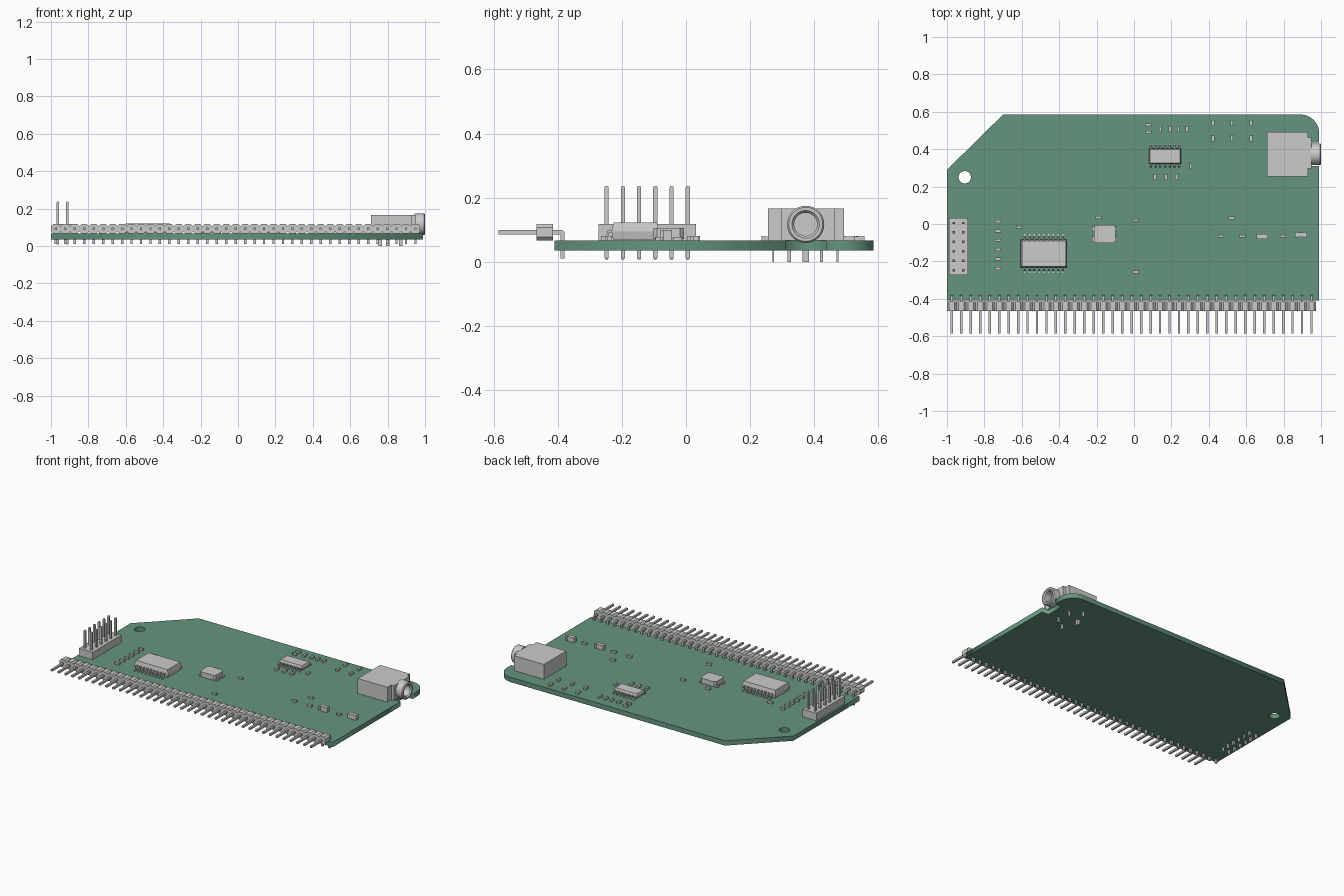
import bpy, bmesh, math

if "Cube" in bpy.data.objects:
    bpy.data.objects.remove(bpy.data.objects["Cube"])

P = 0.0506           # pin pitch
Z0, Z1 = 0.035, 0.067  # board bottom and top


def prism(bm, pts, axis, a, b):
    """Extrude a 2D outline along an axis from a to b."""
    put = {'x': lambda u, v, t: (t, u, v),
           'y': lambda u, v, t: (u, t, v),
           'z': lambda u, v, t: (u, v, t)}[axis]
    lo = [bm.verts.new(put(u, v, a)) for u, v in pts]
    hi = [bm.verts.new(put(u, v, b)) for u, v in pts]
    bm.faces.new(lo)
    bm.faces.new(hi)
    for i in range(len(pts)):
        j = (i + 1) % len(pts)
        bm.faces.new((lo[i], lo[j], hi[j], hi[i]))


def stack(bm, cx, cy, sections):
    """Loft centred rectangles given as (z, half x, half y)."""
    rings = [[bm.verts.new((cx + sx * hx, cy + sy * hy, z))
              for sx, sy in ((-1, -1), (1, -1), (1, 1), (-1, 1))]
             for z, hx, hy in sections]
    bm.faces.new(rings[0])
    bm.faces.new(rings[-1])
    for r, s in zip(rings, rings[1:]):
        for i in range(4):
            j = (i + 1) % 4
            bm.faces.new((r[i], r[j], s[j], s[i]))


def box(bm, cx, cy, hx, hy, z0, z1):
    stack(bm, cx, cy, [(z0, hx, hy), (z1, hx, hy)])


def finish(bm, name):
    bmesh.ops.recalc_face_normals(bm, faces=bm.faces[:])
    me = bpy.data.meshes.new(name)
    bm.to_mesh(me)
    bm.free()
    ob = bpy.data.objects.new(name, me)
    bpy.context.collection.objects.link(ob)
    return ob


def arc(cx, cy, r, a0, a1, n):
    return [(cx + r * math.cos(math.radians(a0 + (a1 - a0) * i / n)),
             cy + r * math.sin(math.radians(a0 + (a1 - a0) * i / n))) for i in range(n + 1)]


def smooth(ob):
    bpy.ops.object.select_all(action='DESELECT')
    bpy.context.view_layer.objects.active = ob
    ob.select_set(True)
    bpy.ops.object.shade_smooth_by_angle()


# Circuit board: cut corner, rounded corner, jack notch and mounting hole
outline = [(-1, -0.41), (0.99, -0.41), (0.99, 0.31), (0.94, 0.31), (0.94, 0.437), (0.99, 0.437)]
outline += arc(0.89, 0.485, 0.1, 0, 90, 12) + [(-0.70, 0.585), (-1, 0.29)]
cu = bpy.data.curves.new("circuit_board", 'CURVE')
cu.dimensions, cu.fill_mode, cu.extrude = '2D', 'BOTH', (Z1 - Z0) / 2
for loop in (outline, arc(-0.905, 0.25, 0.033, 0, 345, 23)):
    sp = cu.splines.new('POLY')
    sp.points.add(len(loop) - 1)
    for p, (x, y) in zip(sp.points, loop):
        p.co = (x, y, 0, 1)
    sp.use_cyclic_u = True
board = bpy.data.objects.new("circuit_board", cu)
bpy.context.collection.objects.link(board)
board.location.z = (Z0 + Z1) / 2
bpy.context.view_layer.objects.active = board
board.select_set(True)
bpy.ops.object.convert(target='MESH')
green = bpy.data.materials.new("board_green")
green.diffuse_color = (0.13, 0.30, 0.21, 1)
green.use_nodes = True
green.node_tree.nodes["Principled BSDF"].inputs["Base Color"].default_value = green.diffuse_color
board.data.materials.clear()
board.data.materials.append(green)

# Right-angle edge header: chamfered blocks and bent pins
body, pins = bmesh.new(), bmesh.new()
h, c, w, zc = P / 2, 0.011, 0.0064, Z1 + P / 2
octagon = [(-h, c - h), (c - h, -h), (h - c, -h), (h, c - h), (h, h - c), (h - c, h), (c - h, h), (-h, h - c)]
bend = [(-0.585, zc - w), (-0.385 - w, zc - w), (-0.385 - w, 0.01), (-0.385 + w, 0.01),
        (-0.385 + w, zc), (-0.385, zc + w), (-0.585, zc + w)]
for i in range(39):
    x = -0.974 + P * i
    prism(body, [(x + u, zc + v) for u, v in octagon], 'y', -0.466, -0.415)
    prism(pins, bend, 'x', x - w, x + w)
finish(body, "edge_header_body")
finish(pins, "edge_header_pins")

# Upright two-row header
body, pins = bmesh.new(), bmesh.new()
box(body, -0.938, -0.121, P, 3 * P, Z1, Z1 + P)
for col in (-0.5, 0.5):
    for row in range(6):
        stack(pins, -0.938 + col * P, -0.121 + (row - 2.5) * P,
              [(0.008, 0.004, 0.004), (0.013, w, w), (0.232, w, w), (0.237, 0.004, 0.004)])
finish(body, "upright_header_body")
finish(pins, "upright_header_pins")


# Gull-wing chips
def chip(name, cx, cy, hx, hy, reach, top, n):
    bm, mid = bmesh.new(), (Z1 + top) / 2
    stack(bm, cx, cy, [(Z1 + 0.003, hx - 0.005, hy - 0.005), (mid, hx, hy), (top, hx - 0.006, hy - 0.006)])
    finish(bm, name + "_body")
    bm = bmesh.new()
    prof = [(hy - 0.005, mid + 0.003), (hy + 0.012, mid + 0.003), (hy + 0.018, Z1 + 0.006), (reach, Z1 + 0.006),
            (reach, Z1), (hy + 0.013, Z1), (hy + 0.008, mid - 0.003), (hy - 0.005, mid - 0.003)]
    for side in (-1, 1):
        for i in range(n):
            x = cx + (i - (n - 1) / 2) * P / 2
            prism(bm, [(cy + side * d, z) for d, z in prof], 'x', x - 0.0042, x + 0.0042)
    finish(bm, name + "_leads")


chip("large_chip", -0.482, -0.158, 0.124, 0.074, 0.104, 0.122, 9)
chip("small_chip", 0.166, 0.363, 0.086, 0.042, 0.064, 0.1, 7)

# Oscillator: chamfered can with notched corners and foot pads
bm = bmesh.new()
cx, cy, a, b, k = -0.157, -0.054, 0.058, 0.048, 0.012
can = [(cx + u, cy + v) for u, v in ((k - a, -b), (a - k, -b), (a, k - b), (a, b - k),
                                     (a - k, b), (k - a, b), (-a, b - k), (-a, k - b))]
prism(bm, can, 'z', Z1 + 0.004, 0.105)
for sx in (-1, 1):
    for sy in (-1, 1):
        box(bm, cx + sx * 0.052, cy + sy * 0.027, 0.015, 0.014, Z1, 0.078)
finish(bm, "oscillator")

# Surface-mount passives: body between two end caps
flat = [(-0.727, y) for y in (0.013, -0.038, -0.087, -0.136, -0.187, -0.238)]
flat += [(-0.615, -0.017), (-0.19, 0.035), (0.007, 0.02), (0.007, -0.257), (0.52, 0.032),
         (0.465, -0.065), (0.58, -0.065), (0.797, -0.065), (0.078, 0.53), (0.078, 0.49)]
upright = [(x, 0.508) for x in (0.14, 0.193, 0.237, 0.283)]
upright += [(x, y) for x in (0.422, 0.523, 0.626) for y in (0.54, 0.457)]
upright += [(0.112, 0.251), (0.171, 0.251), (0.227, 0.251), (0.303, 0.31)]
large = [(0.685, -0.067), (0.893, -0.057)]


def passives(name, spots, along_y, hl, hw, height):
    bm = bmesh.new()
    for x, y in spots:
        for off, l, wd, top in ((0, hl * 0.6, hw * 0.92, height - 0.001),
                                (-hl * 0.8, hl * 0.2, hw, height), (hl * 0.8, hl * 0.2, hw, height)):
            if along_y:
                box(bm, x, y + off, wd, l, Z1, Z1 + top)
            else:
                box(bm, x + off, y, l, wd, Z1, Z1 + top)
    finish(bm, name)


passives("flat_passives", flat, False, 0.016, 0.008, 0.013)
passives("upright_passives", upright, True, 0.016, 0.008, 0.013)
passives("large_passives", large, False, 0.031, 0.014, 0.032)

# Audio jack: stepped housing with a bored socket
JY, JZ = 0.373, 0.117
bm = bmesh.new()
prism(bm, [(0.71, 0.255), (0.93, 0.255), (0.93, 0.297), (0.95, 0.297), (0.95, 0.463),
           (0.93, 0.463), (0.93, 0.493), (0.71, 0.493)], 'z', Z1, 0.167)
jack = finish(bm, "jack_housing")
bm = bmesh.new()
prism(bm, arc(JY, JZ, 0.036, 0, 348.75, 31), 'x', 0.76, 1.1)
cutter = finish(bm, "socket_cutter")
cutter.hide_render = True
mod = jack.modifiers.new("bore", 'BOOLEAN')
mod.object, mod.solver = cutter, 'EXACT'
bpy.ops.object.select_all(action='DESELECT')
bpy.context.view_layer.objects.active = jack
jack.select_set(True)
bpy.ops.object.modifier_apply(modifier="bore")
bpy.data.objects.remove(cutter)
smooth(jack)

# Jack barrel: turned ring
bm = bmesh.new()
rings = []
prof = [(0.943, 0.058), (0.994, 0.058), (1.0, 0.053), (1.0, 0.043), (0.992, 0.036), (0.943, 0.036)]
for i in range(32):
    t = math.tau * i / 32
    rings.append([bm.verts.new((x, JY + r * math.cos(t), JZ + r * math.sin(t))) for x, r in prof])
for i in range(32):
    r, s = rings[i], rings[(i + 1) % 32]
    for j in range(6):
        bm.faces.new((r[j], r[(j + 1) % 6], s[(j + 1) % 6], s[j]))
smooth(finish(bm, "jack_barrel"))

# Jack solder pins
bm = bmesh.new()
for x, y, hy in ((0.76, 0.373, 0.01), (0.80, 0.272, 0.003), (0.80, 0.472, 0.003),
                 (0.87, 0.322, 0.005), (0.87, 0.422, 0.005)):
    box(bm, x, y, 0.009, hy, 0.0, Z1 + 0.005)
finish(bm, "jack_pins")
